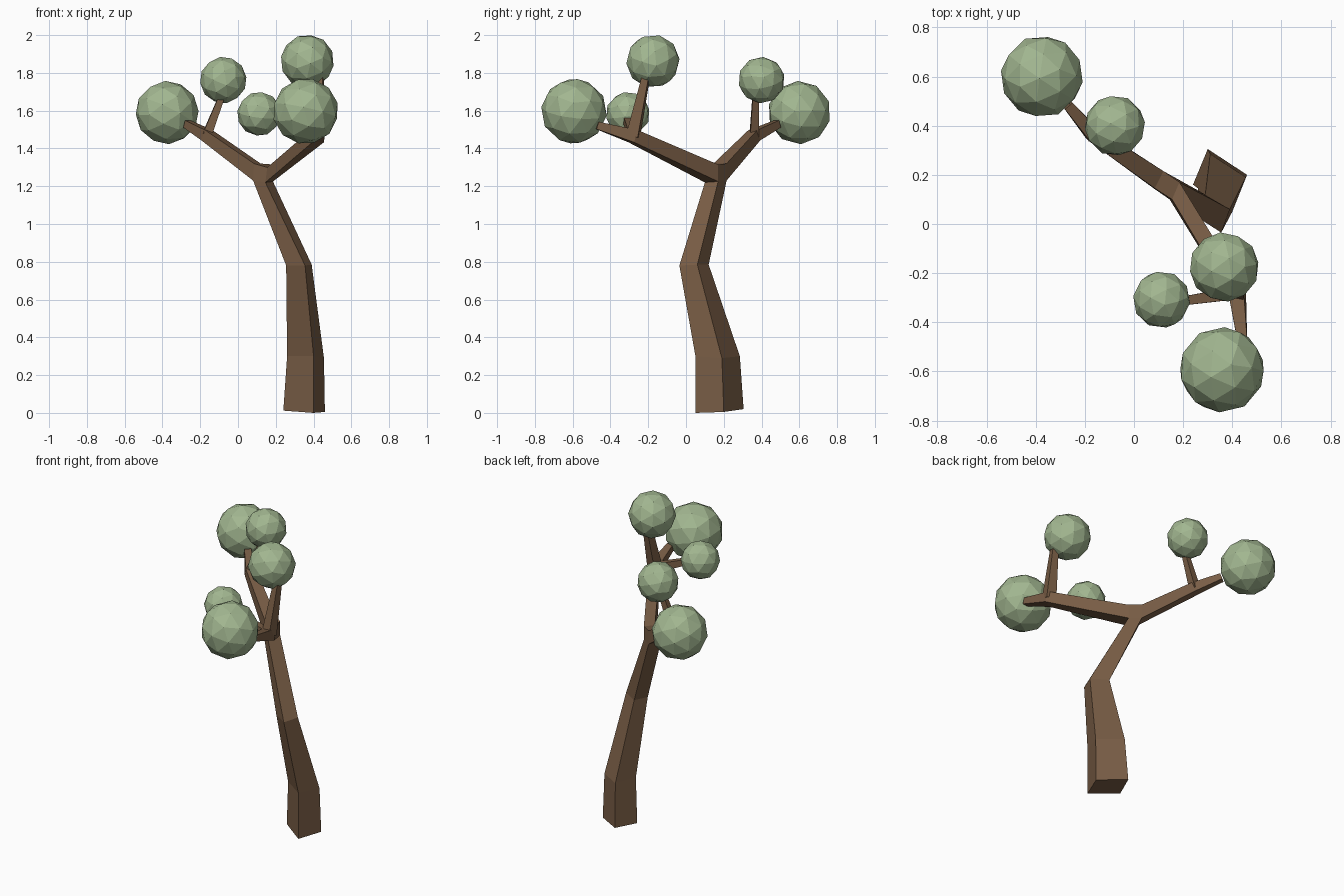
import bpy, bmesh, random
from mathutils import Vector, Euler

if "Cube" in bpy.data.objects:
    bpy.data.objects.remove(bpy.data.objects["Cube"])

random.seed(4)


def material(name, color):
    m = bpy.data.materials.new(name)
    m.diffuse_color = (*color, 1)
    m.use_nodes = True
    m.node_tree.nodes["Principled BSDF"].inputs["Base Color"].default_value = m.diffuse_color
    return m


BARK = material("bark", (0.19, 0.11, 0.06))
LEAF = material("leaf", (0.36, 0.47, 0.28))


def finish(name, bm, mat):
    bmesh.ops.recalc_face_normals(bm, faces=bm.faces)
    mesh = bpy.data.meshes.new(name)
    bm.to_mesh(mesh)
    bm.free()
    mesh.materials.append(mat)
    ob = bpy.data.objects.new(name, mesh)
    bpy.context.collection.objects.link(ob)
    return ob


def square(center, direction, half):
    """Square section across a branch direction."""
    c, d = Vector(center), Vector(direction).normalized()
    s = Vector((0, 0, 1)).cross(d).normalized()
    u = d.cross(s)
    return [c + (s * a + u * b) * half for a, b in ((-1, -1), (1, -1), (1, 1), (-1, 1))]


def loft(bm, rings, cap=True):
    """Join four-sided rings of verts and close the last one."""
    for a, b in zip(rings, rings[1:]):
        for i in range(4):
            j = (i + 1) % 4
            bm.faces.new((a[i], a[j], b[j], b[i]))
    if cap:
        bm.faces.new(rings[-1])


# Trunk: four-sided rings, ending in the fork block
trunk = [
    [(.40, .05, 0), (.46, .20, .005), (.30, .305, .02), (.24, .16, .012)],
    [(.40, .05, .30), (.455, .19, .29), (.31, .285, .30), (.26, .145, .30)],
    [(.355, -.035, .78), (.39, .06, .785), (.29, .12, .785), (.255, .03, .78)],
    [(.145, .10, 1.22), (.185, .17, 1.225), (.12, .215, 1.23), (.08, .145, 1.23)],
    [(.155, .10, 1.30), (.185, .17, 1.315), (.12, .215, 1.32), (.085, .145, 1.32)],
]
bm = bmesh.new()
rings = [[bm.verts.new(p) for p in r] for r in trunk]
loft(bm, rings[:4], cap=False)
bm.faces.new(rings[0])
low, top = rings[3], rings[4]
bm.faces.new(top)
for i, j in ((1, 2), (3, 0)):
    bm.faces.new((low[i], low[j], top[j], top[i]))

# Two main branches grow from opposite sides of the fork
hub = Vector((.13, .155, 1.27))
joint_back, tip_back = Vector((-.165, .362, 1.47)), Vector((-.27, .485, 1.53))
joint_front, tip_front = Vector((.42, -.28, 1.465)), Vector((.44, -.47, 1.522))
for (i, j), joint, tip, half in (((2, 3), joint_back, tip_back, .03),
                                 ((0, 1), joint_front, tip_front, .034)):
    sections = [square(joint, (tip - hub), half), square(tip, tip - joint, .02)]
    loft(bm, [[low[i], low[j], top[j], top[i]]]
         + [[bm.verts.new(p) for p in s] for s in sections])
finish("trunk_and_branches", bm, BARK)

# Thin twigs rising from the branch joints
twigs = [
    ("back_twig", joint_back, (-.088, .368, 1.67), .024, .016),
    ("upper_front_twig", joint_front, (.435, -.21, 1.79), .032, .018),
    ("side_front_twig", joint_front, (.20, -.313, 1.55), .026, .018),
]
for name, start, end, h0, h1 in twigs:
    bm = bmesh.new()
    d = Vector(end) - start
    rings = [[bm.verts.new(p) for p in square(c, d, h)] for c, h in ((start, h0), (end, h1))]
    loft(bm, rings)
    bm.faces.new(rings[0])
    finish(name, bm, BARK)

# Faceted foliage balls
balls = [
    ("back_foliage", (-.375, .60, 1.59), .168),
    ("back_upper_foliage", (-.078, .40, 1.762), .124),
    ("front_foliage", (.358, -.593, 1.597), .175),
    ("top_foliage", (.367, -.175, 1.862), .142),
    ("side_foliage", (.112, -.308, 1.583), .117),
]
for name, center, radius in balls:
    bm = bmesh.new()
    bmesh.ops.create_icosphere(bm, subdivisions=2, radius=radius)
    turn = Euler([random.uniform(0, 6.28) for _ in range(3)]).to_matrix()
    bmesh.ops.rotate(bm, verts=bm.verts, cent=(0, 0, 0), matrix=turn)
    finish(name, bm, LEAF).location = center
